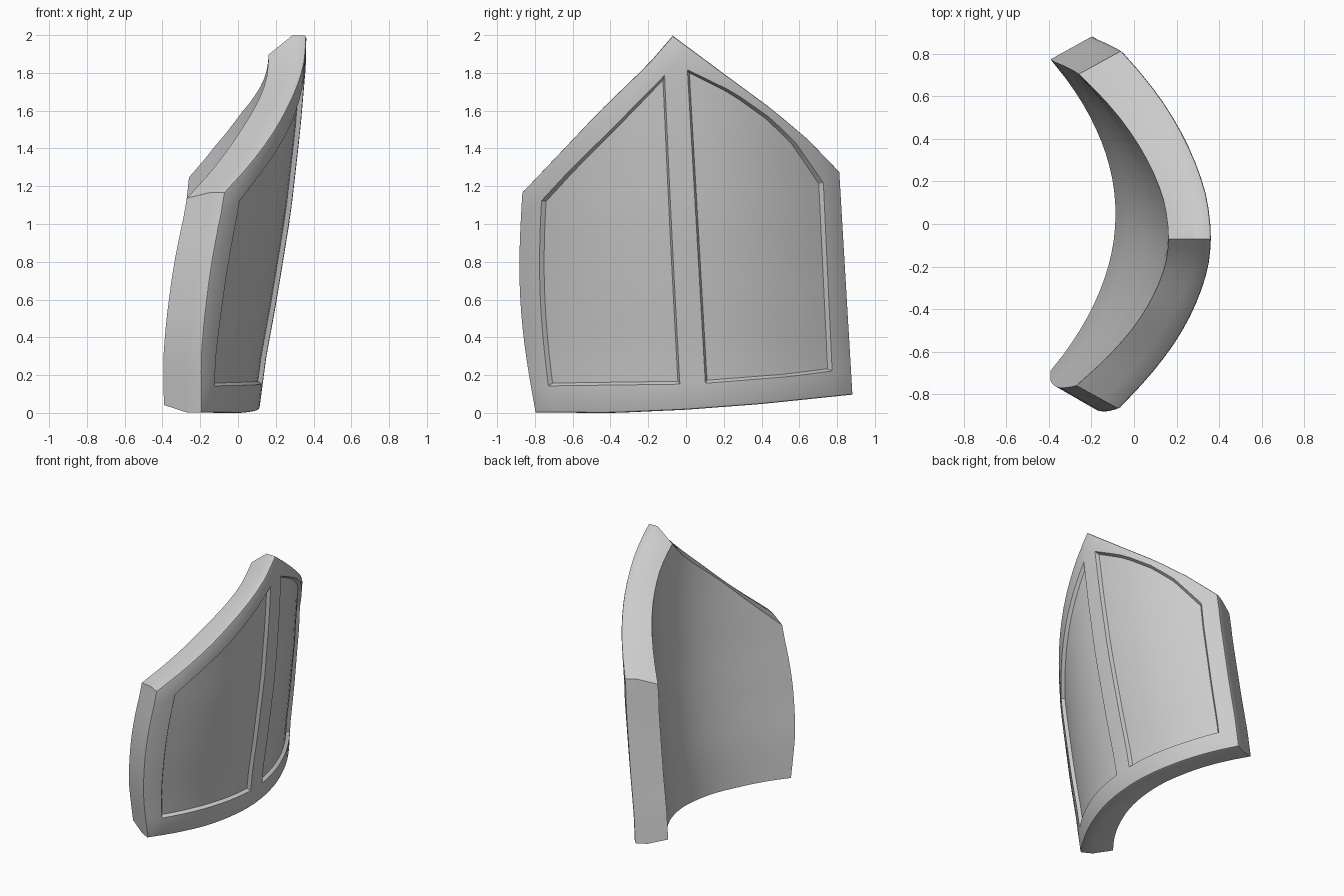
import bpy, bmesh, math

if "Cube" in bpy.data.objects:
    bpy.data.objects.remove(bpy.data.objects["Cube"])


def poly(pts, t):
    """Piecewise linear lookup."""
    if t <= pts[0][0]:
        return pts[0][1]
    for (a, va), (b, vb) in zip(pts, pts[1:]):
        if t <= b:
            return va + (vb - va) * (t - a) / (b - a)
    return pts[-1][1]


def lerp(a, b, t):
    return a + (b - a) * t


# Outline and panel profiles (y, z), and lean of the centre line (z, x)
BOTTOM = [(-.80, .005), (-.4, .003), (0, .02), (.4, .05), (.885, .10)]
TOP = [(-.87, 1.17), (-.46, 1.6), (-.2, 1.85), (-.07, 2.0), (.2, 1.8),
       (.46, 1.61), (.65, 1.45), (.815, 1.28)]
PANEL_BOTTOM = [(-.80, .145), (-.03, .155), (.11, .16), (.55, .195), (.78, .225), (.885, .235)]
PANEL_TOP = [(-.87, 1.06), (-.77, 1.11), (-.6, 1.30), (-.42, 1.48), (-.12, 1.79), (-.06, 1.84),
             (0, 1.82), (.25, 1.7), (.45, 1.56), (.58, 1.43), (.72, 1.22), (.815, 1.16)]
LEAN = [(0, .11), (.3, .15), (.6, .205), (1.06, .28), (1.5, .33), (1.85, .36), (2, .362)]

# Columns as (y at bottom, y at top)
N = 10
left = [(lerp(-.71, -.025, i / N), lerp(-.755, -.12, i / N)) for i in range(N + 1)]
right = [(lerp(.11, .78, i / N), lerp(0, .72, i / N)) for i in range(N + 1)]
cols = [(-.80, -.87)] + left + [(.04, -.07)] + right + [(.885, .815)]
ROWS = 12


def centre(z):
    return lerp(.04, -.07, z / 2)


def front_point(y, z):
    k = lerp(.43, .51, min(z / 1.2, 1))
    return poly(LEAN, z) - k * (y - centre(z)) ** 2


def column(yb, yt):
    zb, zt = poly(BOTTOM, yb), poly(TOP, yt)
    pb, pt = poly(PANEL_BOTTOM, yb), poly(PANEL_TOP, yt)
    zs = [zb] + [lerp(pb, pt, j / ROWS) for j in range(ROWS + 1)] + [zt]
    bow = max(0, -(yb - .04) / .84)
    out = []
    for z in zs:
        t = (z - zb) / (zt - zb)
        y = lerp(yb, yt, t) - .045 * bow * math.sin(math.pi * t)
        out.append((front_point(y, z), y, z, t))
    return out


grid = [column(*c) for c in cols]
NC, NR = len(grid), len(grid[0])
bm = bmesh.new()


def layer(dx, sy, lift):
    vs = []
    for col in grid:
        row = []
        for x, y, z, t in col:
            yc = centre(z)
            drop = .03 + .07 * max(0, 1 - abs(y - yc) / .5)
            row.append(bm.verts.new((x - dx, yc + (y - yc) * sy,
                                     z + lift * lerp(.04, -drop, t))))
        vs.append(row)
    return vs


def skin(vs):
    return {(i, j): bm.faces.new((vs[i][j], vs[i + 1][j], vs[i + 1][j + 1], vs[i][j + 1]))
            for i in range(NC - 1) for j in range(NR - 1)}


def rim(vs):
    return ([vs[i][0] for i in range(NC)] + [vs[-1][j] for j in range(1, NR)]
            + [vs[i][-1] for i in range(NC - 2, -1, -1)]
            + [vs[0][j] for j in range(NR - 2, 0, -1)])


# Curved slab: front skin, back skin and a two-step edge
front, back = layer(0, 1, 0), layer(.2, .87, 1)
faces = skin(front)
skin(back)
fr, br = rim(front), rim(back)
mid = []
for f, b in zip(fr, br):
    p = f.co.lerp(b.co, .38)
    p.z = f.co.z
    mid.append(bm.verts.new(p))
for a, b in ((fr, mid), (mid, br)):
    for i in range(len(a)):
        k = (i + 1) % len(a)
        bm.faces.new((a[i], a[k], b[k], b[i]))
bmesh.ops.recalc_face_normals(bm, faces=bm.faces[:])

# Two recessed panels either side of the centre rib
panels = [f for (i, j), f in faces.items()
          if 1 <= j <= ROWS and (1 <= i <= N or N + 3 <= i <= 2 * N + 2)]
bmesh.ops.inset_region(bm, faces=panels, thickness=.012, depth=-.025,
                       use_even_offset=True, use_boundary=True)

# Softened outer edge
edges = [bm.edges.get((fr[i], fr[(i + 1) % len(fr)])) for i in range(len(fr))]
bmesh.ops.bevel(bm, geom=[e for e in edges if e], offset=.01, segments=2,
                profile=.5, affect='EDGES')

low = min(v.co.z for v in bm.verts)
for v in bm.verts:
    v.co.z -= low

mesh = bpy.data.meshes.new("curved_armor_plate")
bm.to_mesh(mesh)
bm.free()
plate = bpy.data.objects.new("curved_armor_plate", mesh)
bpy.context.collection.objects.link(plate)
bpy.context.view_layer.objects.active = plate
plate.select_set(True)
bpy.ops.object.shade_smooth_by_angle(angle=math.radians(30))
